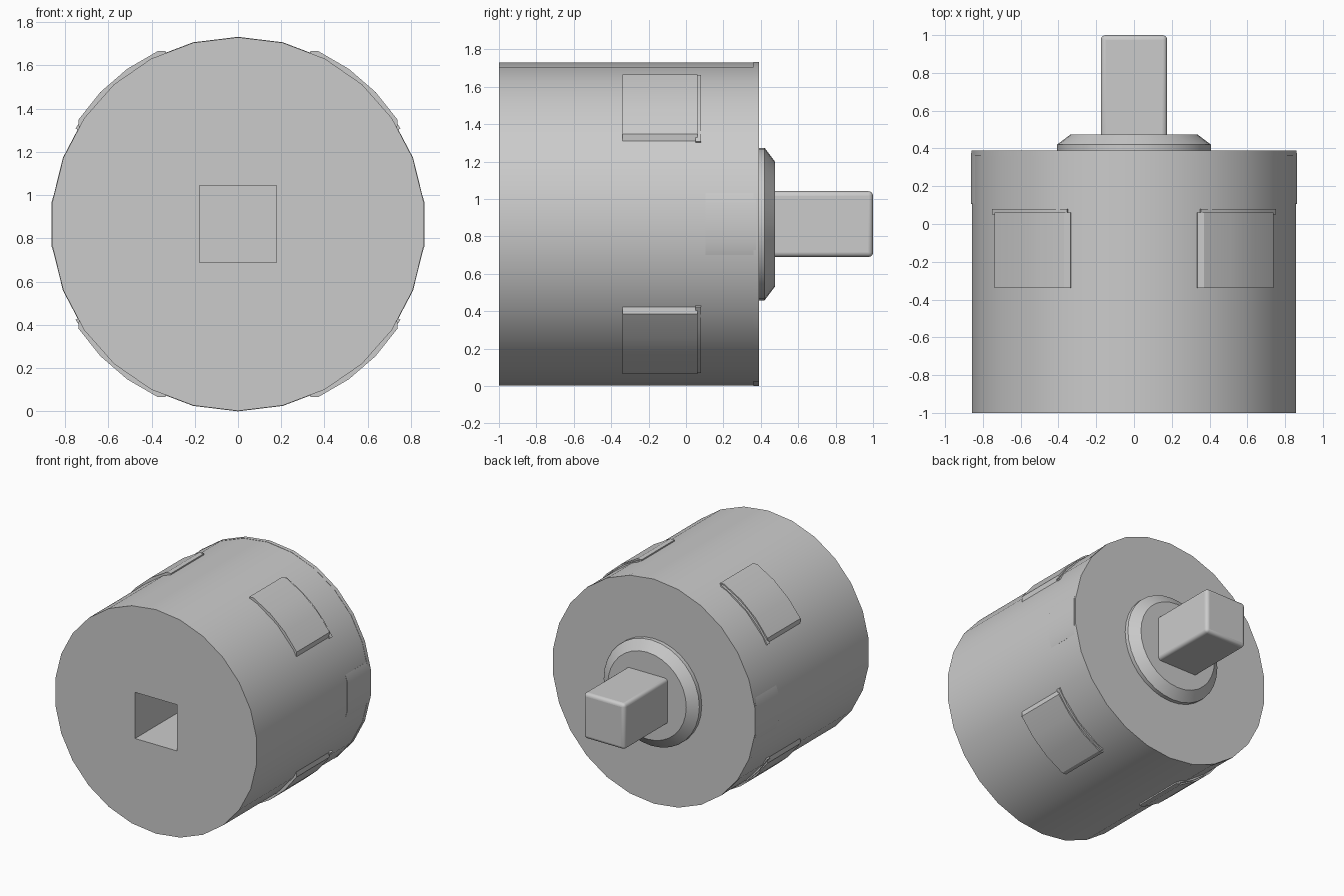
import bpy, bmesh, math

old = bpy.data.objects.get("Cube")
if old:
    bpy.data.objects.remove(old)

CZ = 0.866   # height of the axis
R = 0.864    # body radius
SIDES = 26

steel = bpy.data.materials.new("grey_steel")
steel.use_nodes = True
GREY = (0.6, 0.6, 0.6, 1)
steel.diffuse_color = GREY
steel.node_tree.nodes["Principled BSDF"].inputs["Base Color"].default_value = GREY


def finish(name, bm):
    bmesh.ops.recalc_face_normals(bm, faces=bm.faces)
    mesh = bpy.data.meshes.new(name)
    bm.to_mesh(mesh)
    bm.free()
    mesh.materials.append(steel)
    ob = bpy.data.objects.new(name, mesh)
    bpy.context.collection.objects.link(ob)
    return ob


def smooth(ob, angle=30):
    bpy.ops.object.select_all(action="DESELECT")
    ob.select_set(True)
    bpy.context.view_layer.objects.active = ob
    bpy.ops.object.shade_smooth_by_angle(angle=math.radians(angle))


def loft(name, sections):
    """Join matching (y, [(x, z)...]) sections along y and cap both ends."""
    bm = bmesh.new()
    rings = [[bm.verts.new((x, y, CZ + z)) for x, z in pts] for y, pts in sections]
    n = len(rings[0])
    for a, b in zip(rings, rings[1:]):
        for i in range(n):
            j = (i + 1) % n
            bm.faces.new((a[i], a[j], b[j], b[i]))
    bm.faces.new(rings[0])
    bm.faces.new(rings[-1])
    return finish(name, bm)


def arc(r, start, end, steps):
    """Points on a circle, in degrees measured from the top."""
    angles = [math.radians(start + (end - start) * i / steps) for i in range(steps + 1)]
    return [(r * math.sin(a), r * math.cos(a)) for a in angles]


def circle(r, sides):
    return arc(r, 0, 360, sides)[:-1]


def square(h):
    return [(-h, -h), (h, -h), (h, h), (-h, h)]


# Main drum with a square drive socket in the front
body = loft("drum_body", [(-1, circle(R, SIDES)), (0.36, circle(R, SIDES))])
cutter = loft("socket_cutter", [(-1.1, square(0.178)), (-0.45, square(0.178))])
cutter.hide_render = True
cut = body.modifiers.new("socket", "BOOLEAN")
cut.operation = "DIFFERENCE"
cut.solver = "EXACT"
cut.object = cutter
smooth(body)
bpy.ops.object.modifier_apply(modifier=cut.name)
bpy.data.objects.remove(cutter)

# Rear cover disc and collar around the drive
smooth(loft("rear_cover", [(0.36, circle(R + 0.002, SIDES)), (0.39, circle(R + 0.002, SIDES))]))
smooth(loft("drive_collar", [(0.38, circle(0.408, 32)), (0.42, circle(0.408, 32)),
                             (0.475, circle(0.335, 32))]))

# Square drive with rounded edges
drive = loft("square_drive", [(0.4, square(0.176)), (1, square(0.176))])
bevel = drive.modifiers.new("rounded", "BEVEL")
bevel.width = 0.025
bevel.segments = 4
smooth(drive, 40)

# Locking tabs of the cover, on both sides
for side, sx in (("left", 1), ("right", -1)):
    edge = 360 / SIDES / 2
    outer = [(0.843, 0.165)] + arc(R + 0.004, 90 - edge, 90 + edge, 1) + [(0.843, -0.165)]
    pts = [(sx * x, z) for x, z in outer + [(0.8, -0.165), (0.8, 0.165)]]
    smooth(loft(side + "_locking_tab", [(0.105, pts), (0.375, pts)]))

# Four raised pads on the diagonals, each with a low lip at the rear
for side, sx in (("left", 1), ("right", -1)):
    for level, sz in (("upper", 1), ("lower", -1)):
        top = [(0.335, 0.8)] + arc(0.882, 24.8, 56.9, 3) + [(0.735, 0.435)]
        pad = [(sx * x, sz * z) for x, z in top + [(0.68, 0.43), (0.33, 0.75)]]
        smooth(loft(f"{level}_{side}_pad", [(-0.34, pad), (0.062, pad)]))
        low = arc(0.872, 24, 59.5, 4) + arc(0.82, 59.5, 24, 4)
        lip = [(sx * x, sz * z) for x, z in low]
        smooth(loft(f"{level}_{side}_pad_lip", [(0.05, lip), (0.08, lip)]))
